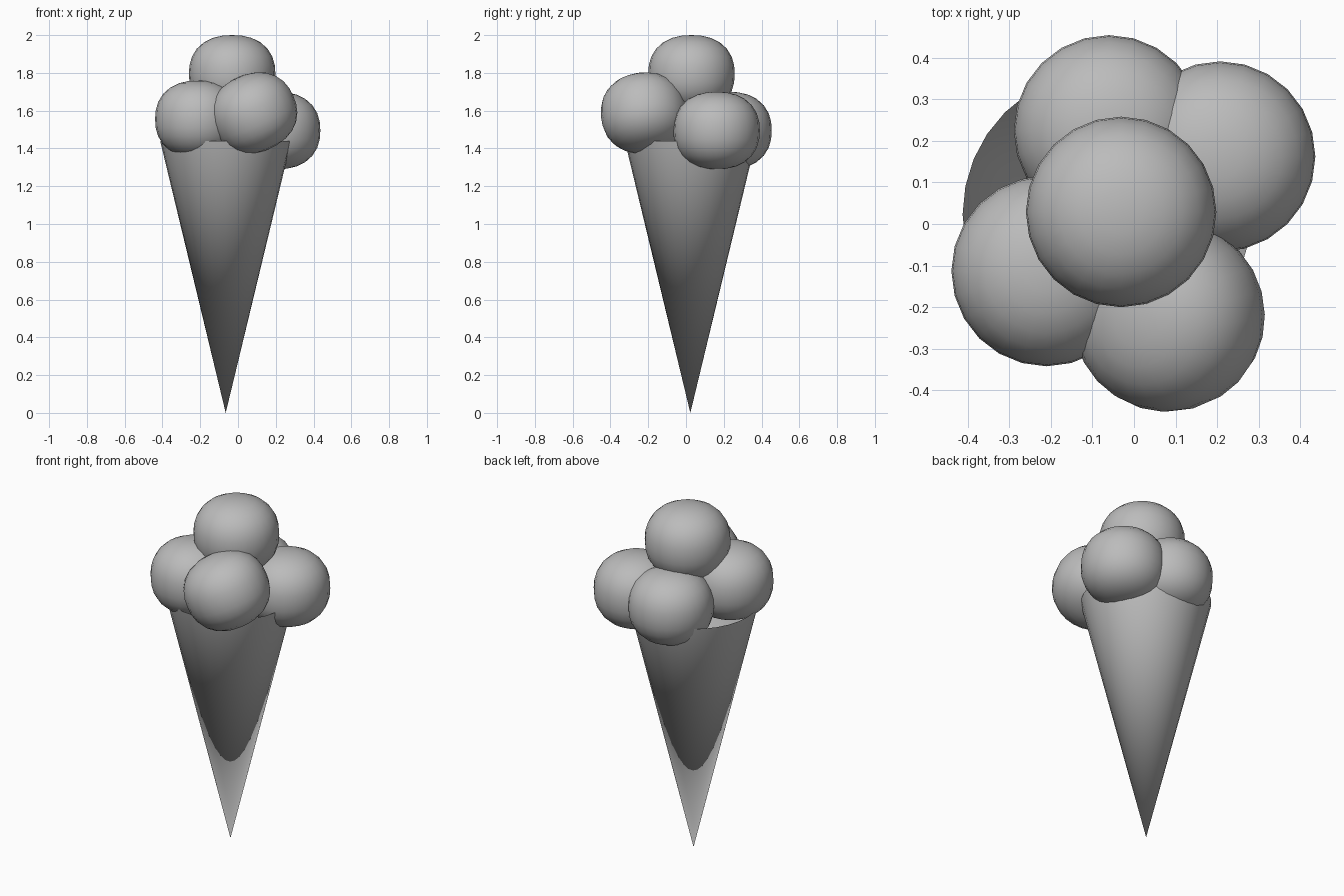
import bpy, bmesh, math
from mathutils import Vector

cube = bpy.data.objects.get("Cube")
if cube:
    bpy.data.objects.remove(cube, do_unlink=True)

# One plain grey for everything
grey = bpy.data.materials.new("plain_grey")
grey.use_nodes = True
colour = (0.5, 0.5, 0.5, 1)
grey.diffuse_color = colour
grey.node_tree.nodes["Principled BSDF"].inputs["Base Color"].default_value = colour


def add_object(name, bm, angle):
    mesh = bpy.data.meshes.new(name)
    bm.to_mesh(mesh)
    bm.free()
    mesh.materials.append(grey)
    obj = bpy.data.objects.new(name, mesh)
    bpy.context.collection.objects.link(obj)
    bpy.ops.object.select_all(action='DESELECT')
    obj.select_set(True)
    bpy.context.view_layer.objects.active = obj
    bpy.ops.object.shade_smooth_by_angle(angle=math.radians(angle))
    return obj


def scoop(name, centre, axis=(0, 0, 1)):
    """Slightly flattened ball with fuller shoulders, its short axis along axis."""
    bm = bmesh.new()
    bmesh.ops.create_uvsphere(bm, u_segments=24, v_segments=14, radius=1)
    power = 2.3
    for v in bm.verts:
        ring = math.hypot(v.co.x, v.co.y)
        v.co /= (ring ** power + abs(v.co.z) ** power) ** (1 / power)
        v.co.x *= 0.229
        v.co.y *= 0.229
        v.co.z *= 0.205
    obj = add_object(name, bm, 60)
    obj.location = centre
    obj.rotation_mode = 'QUATERNION'
    obj.rotation_quaternion = Vector((0, 0, 1)).rotation_difference(Vector(axis))


# Open cone standing on its tip
bm = bmesh.new()
height = 1.44
bmesh.ops.create_cone(bm, cap_ends=False, segments=32, radius1=0,
                      radius2=0.347, depth=height)
bmesh.ops.remove_doubles(bm, verts=bm.verts, dist=0.0001)
bmesh.ops.recalc_face_normals(bm, faces=bm.faces)
cone = add_object("cone", bm, 40)
cone.location = (-0.065, 0.023, height / 2)

# Four scoops around the rim and one on top
scoop("left_front_scoop", (0.083, -0.222, 1.587), (-0.4, -0.1, 0.9))
scoop("right_front_scoop", (-0.21, -0.113, 1.555))
scoop("left_back_scoop", (0.207, 0.162, 1.495))
scoop("right_back_scoop", (-0.06, 0.225, 1.495))
scoop("top_scoop", (-0.031, 0.029, 1.795))
